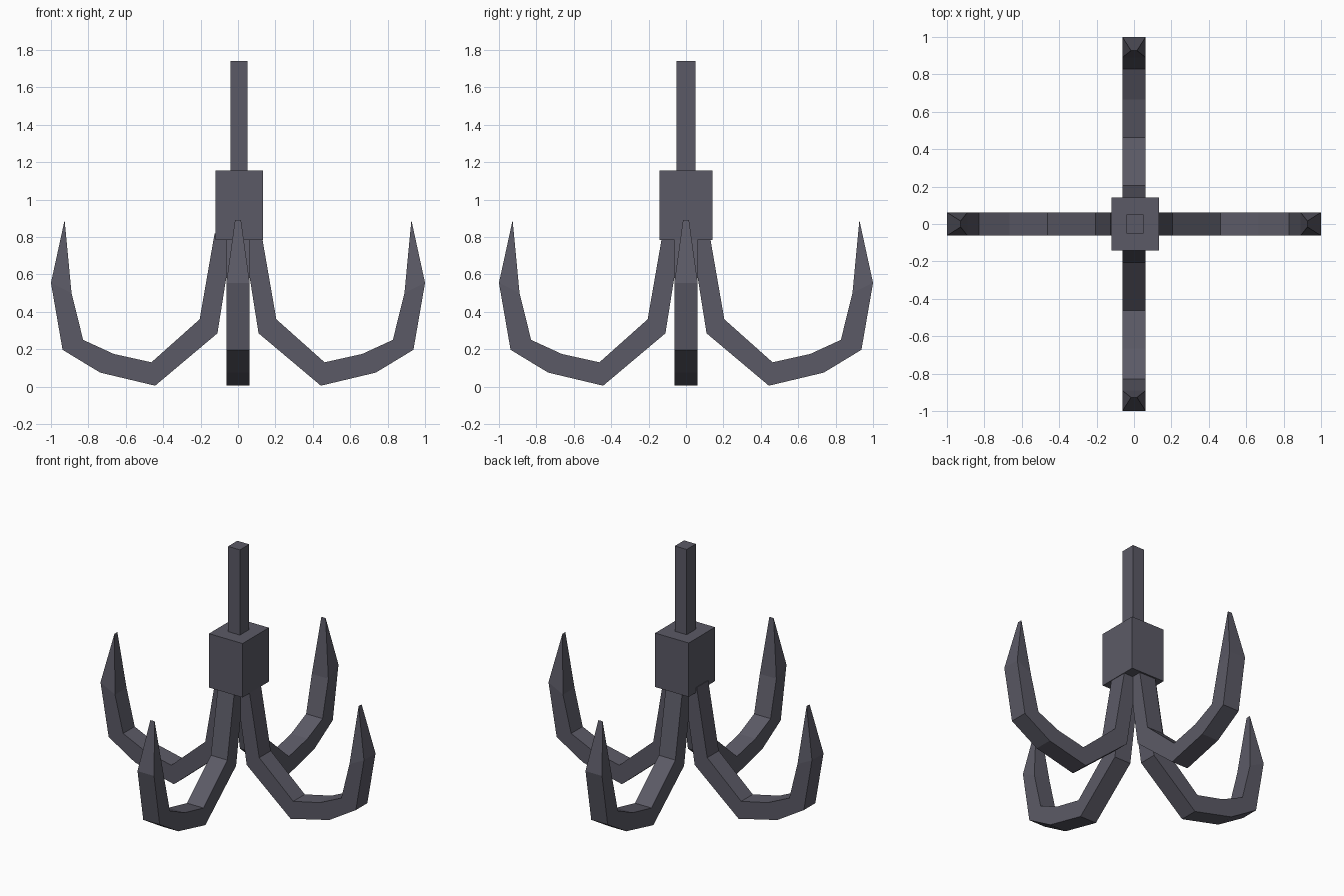
import bpy
import bmesh
from math import pi
from mathutils import Matrix

cube = bpy.data.objects.get("Cube")
if cube:
    bpy.data.objects.remove(cube, do_unlink=True)

# Single dark iron colour
iron = bpy.data.materials.new("dark_iron")
iron.use_nodes = True
colour = (0.105, 0.102, 0.132, 1.0)
iron.diffuse_color = colour
iron.node_tree.nodes["Principled BSDF"].inputs["Base Color"].default_value = colour


def add_object(name, bm):
    bmesh.ops.recalc_face_normals(bm, faces=bm.faces)
    mesh = bpy.data.meshes.new(name)
    bm.to_mesh(mesh)
    bm.free()
    mesh.materials.append(iron)
    obj = bpy.data.objects.new(name, mesh)
    bpy.context.collection.objects.link(obj)
    return obj


def add_box(name, centre, size):
    bm = bmesh.new()
    matrix = Matrix.Translation(centre) @ Matrix.Diagonal((*size, 1))
    bmesh.ops.create_cube(bm, size=1, matrix=matrix)
    return add_object(name, bm)


# Shaft and hub block
add_box("shaft", (0.005, 0, 1.44), (0.09, 0.10, 0.60))
add_box("hub", (0.007, 0, 0.97), (0.255, 0.285, 0.37))

# Prong cross-sections: inner (radius, z), outer (radius, z), half width
sections = [
    ((0.125, 0.82), (0.025, 0.82), 0.0625),
    ((0.205, 0.36), (0.11, 0.285), 0.0625),
    ((0.463, 0.13), (0.443, 0.005), 0.0625),
    ((0.665, 0.175), (0.737, 0.075), 0.0625),
    ((0.828, 0.25), (0.938, 0.197), 0.0625),
    ((0.89, 0.50), (1.0, 0.555), 0.0625),
    ((0.927, 0.89), (0.927, 0.89), 0.016),
]


def add_prong(name, angle):
    bm = bmesh.new()
    rings = []
    for (ri, zi), (ro, zo), w in sections:
        corners = ((ri, -w, zi), (ri, w, zi), (ro, w, zo), (ro, -w, zo))
        rings.append([bm.verts.new(c) for c in corners])
    for a, b in zip(rings, rings[1:]):
        for i in range(4):
            j = (i + 1) % 4
            bm.faces.new((a[i], a[j], b[j], b[i]))
    bm.faces.new(rings[0])
    # The last section collapses into a chisel point
    bmesh.ops.remove_doubles(bm, verts=bm.verts, dist=0.0001)
    bmesh.ops.rotate(bm, verts=bm.verts, matrix=Matrix.Rotation(angle, 3, "Z"))
    return add_object(name, bm)


for i, side in enumerate(("left", "back", "right", "front")):
    add_prong(side + "_prong", i * pi / 2)
